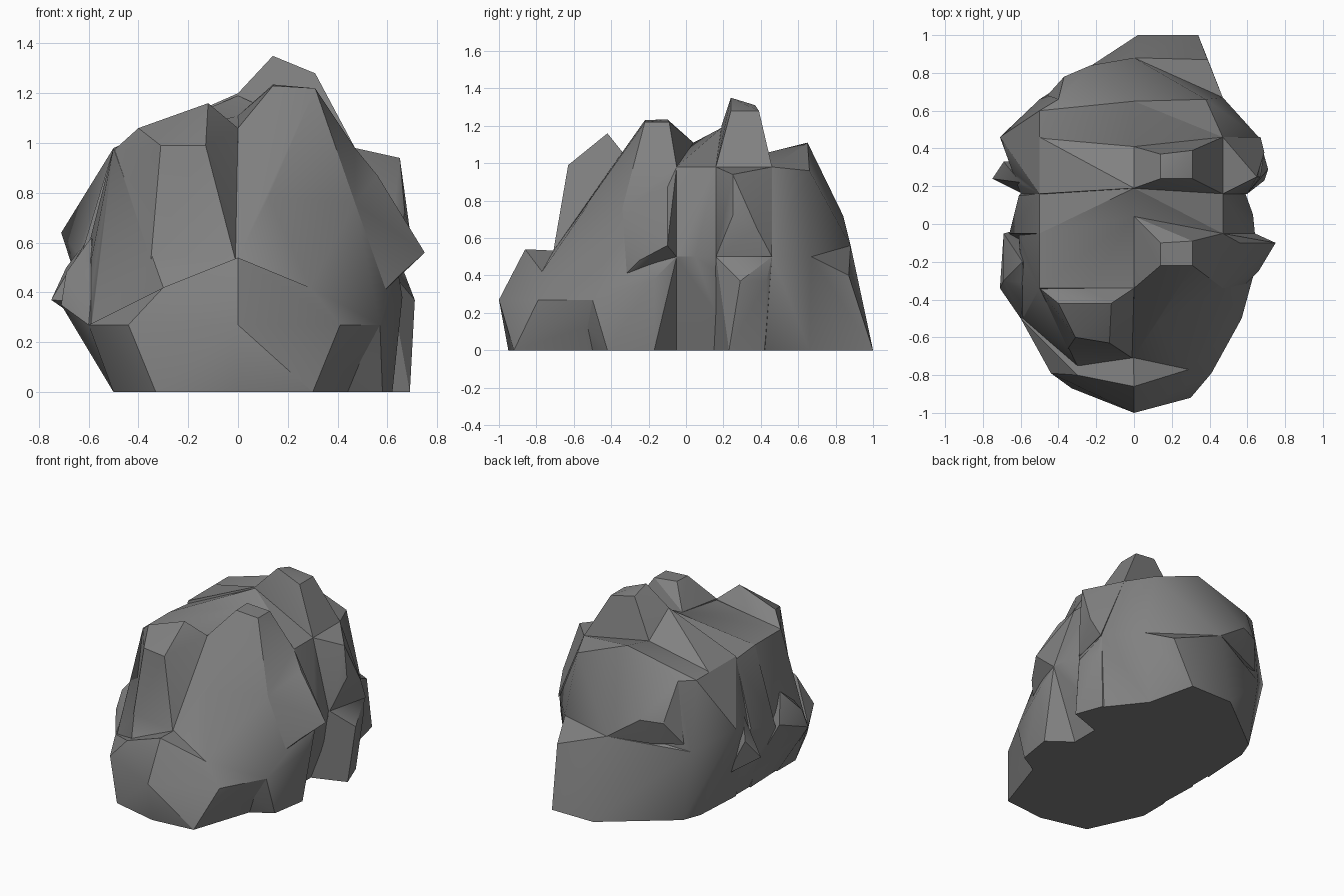
import bpy, bmesh, math


def chunk(name, pts):
    """Faceted convex stone chunk wrapped around a few corner points."""
    bm = bmesh.new()
    for p in pts:
        bm.verts.new(p)
    bmesh.ops.convex_hull(bm, input=bm.verts[:])
    bmesh.ops.delete(bm, geom=[v for v in bm.verts if not v.link_faces], context='VERTS')
    bmesh.ops.recalc_face_normals(bm, faces=bm.faces[:])
    mesh = bpy.data.meshes.new(name)
    bm.to_mesh(mesh)
    bm.free()
    ob = bpy.data.objects.new(name, mesh)
    bpy.context.collection.objects.link(ob)
    return ob


# Main mass, front to back
snout = chunk("snout", [
    (0, -.95, 0), (-.33, -.87, 0), (.3, -.92, 0), (0, -1, .27), (-.44, -.79, .27),
    (.41, -.79, .27), (-.3, -.8, .42), (.29, -.77, .42), (0, -.86, .54), (0, -.6, .53),
    (-.5, -.5, 0), (.38, -.62, 0), (.44, -.5, 0), (.57, -.5, .27), (-.6, -.5, .27),
    (-.5, -.3, 0), (.44, -.3, 0)])

front_body = chunk("front_body", [
    (-.48, -.55, 0), (.44, -.5, 0), (-.59, -.5, .27), (.57, -.5, .27),
    (.66, -.17, .38), (.62, -.17, 0), (.58, -.42, 0), (.46, -.05, 0), (-.5, 0, 0),
    (-.3, -.75, .42), (.29, -.77, .42), (0, -.71, .53), (.47, -.34, .76), (-.5, -.34, .98),
    (0, -.34, 1.05), (.47, -.05, .98), (-.5, -.05, .98), (0, .04, 1.11), (-.59, -.34, .53),
    (-.61, -.05, .55), (.64, -.05, .5)])

valley = chunk("valley", [
    (-.49, -.2, 0), (.46, -.2, 0), (-.49, .3, 0), (.46, .3, 0), (-.66, -.05, .45), (-.61, .15, .5),
    (.64, -.05, .5), (.63, .05, .5), (.59, .16, .5), (-.5, -.05, .98), (-.5, .16, .96),
    (.47, -.05, .98), (.47, .16, .98), (0, .04, 1.11), (0, .19, 1.19)])

rear_body = chunk("rear_body", [
    (-.5, .16, 0), (-.48, .5, 0), (.46, .16, 0), (.58, .42, 0), (-.6, .16, .5),
    (-.71, .46, .64), (-.5, .16, .98), (-.5, .46, .98), (.47, .16, .98), (.47, .46, .98),
    (0, .19, 1.2), (0, .41, 1.05), (.6, .16, .5), (.66, .46, .5)])

rear_end = chunk("rear_end", [
    (-.48, .4, 0), (-.48, .52, 0), (-.43, .65, 0), (-.22, .76, 0), (.42, .66, 0),
    (.61, .42, 0), (.66, .46, .5), (.47, .67, .5), (.47, .46, .98), (.38, .66, .96),
    (0, .65, 1.11), (0, .41, 1.05), (-.4, .66, .97), (-.5, .6, .98),
    (-.5, .44, .98), (-.71, .46, .64), (-.66, .4, .5), (-.5, .66, .5), (0, .82, .5)])

toe = chunk("toe", [
    (.34, 1, 0), (.02, 1, 0), (.42, .66, 0), (-.22, .76, 0), (-.43, .65, 0), (.39, .87, .4),
    (0, .88, .56), (-.5, .66, .5), (.47, .67, .5), (0, .65, 0), (0, .6, .7)])

# Knob on the back
back_knob = chunk("back_knob", [
    (-.23, .84, .72), (-.37, .78, .71), (-.17, .76, .86), (-.38, .71, .87), (0, .88, .56),
    (-.46, .68, .55), (-.28, .77, .54), (0, .65, 1.11), (-.4, .66, .97), (.38, .66, .96),
    (.47, .67, .5), (-.2, .6, .6)])

# Crags on the top
front_crag = chunk("front_crag", [
    (-.01, -.71, .53), (-.35, -.66, .53), (-.31, -.6, .99), (-.13, -.63, .99),
    (-.4, -.42, 1.06), (-.12, -.42, 1.16), (-.5, -.34, .97), (0, -.34, 1.06), (-.2, -.3, .6)])

middle_crag = chunk("middle_crag", [
    (0, -.34, 1.06), (.14, -.22, 1.23), (.31, -.22, 1.22), (.14, -.1, 1.235), (.31, -.09, 1.22),
    (.47, -.34, .76), (.47, -.05, .98), (0, .04, 1.11), (0, -.7, .54), (.2, -.1, .6)])

peak = chunk("peak", [
    (.14, .24, 1.35), (.14, .37, 1.31), (.31, .24, 1.28), (.31, .39, 1.28), (0, .19, 1.2),
    (0, .41, 1.05), (.47, .16, .98), (.47, .46, .98), (.2, .3, .7)])

# Bosses on the sides
right_upper_boss = chunk("right_upper_boss", [
    (.47, .16, .98), (.47, .46, .98), (.65, .25, .94), (.67, .25, .72), (.69, .38, .65),
    (.6, .16, .5), (.67, .46, .5), (.4, .3, .6)])

right_lower_boss = chunk("right_lower_boss", [
    (.69, .23, 0), (.62, .42, 0), (.71, .29, .37), (.67, .43, .37), (.6, .16, .5),
    (.66, .46, .5), (.46, .15, 0), (.4, .45, 0), (.4, .3, .4)])

right_spur = chunk("right_spur", [
    (.75, -.1, .56), (.66, -.25, .48), (.57, -.34, .39), (.47, -.34, .76), (.56, -.1, .87),
    (.47, -.05, .98), (.64, -.05, .5), (.3, -.1, .6)])

left_front_boss = chunk("left_front_boss", [
    (-.71, -.34, .35), (-.69, -.3, .48), (-.69, -.05, .47), (-.6, -.5, .27), (-.58, -.36, .5),
    (-.59, -.2, .62), (-.5, 0, .1), (-.5, -.3, 0), (-.48, -.5, .05), (-.4, -.2, .4)])

left_spur = chunk("left_spur", [
    (-.75, .24, .37), (-.56, .34, .24), (-.57, .15, .36), (-.69, .33, .5), (-.6, .22, .62),
    (-.4, .24, .4)])

# Fuse the chunks into one solid boulder
rock = front_body
for part in (snout, valley, rear_body, rear_end, toe, back_knob, front_crag, middle_crag, peak,
             right_upper_boss, right_lower_boss, right_spur, left_front_boss, left_spur):
    mod = rock.modifiers.new("fuse", 'BOOLEAN')
    mod.operation = 'UNION'
    mod.solver = 'EXACT'
    mod.object = part
    bpy.context.view_layer.objects.active = rock
    bpy.ops.object.modifier_apply(modifier=mod.name)
    bpy.data.objects.remove(part, do_unlink=True)
rock.name = "boulder"

# Merge slivers into clean facets
bm = bmesh.new()
bm.from_mesh(rock.data)
bmesh.ops.remove_doubles(bm, verts=bm.verts[:], dist=0.004)
bmesh.ops.dissolve_limit(bm, angle_limit=math.radians(1), verts=bm.verts[:], edges=bm.edges[:])
bm.to_mesh(rock.data)
bm.free()

# Soft shading within each broad facet, crisp ridges between them
rock.select_set(True)
bpy.context.view_layer.objects.active = rock
bpy.ops.object.shade_smooth_by_angle(angle=math.radians(30))

# Dark grey stone
stone = bpy.data.materials.new("stone")
stone.diffuse_color = (.22, .22, .22, 1)
rock.data.materials.clear()
rock.data.materials.append(stone)
